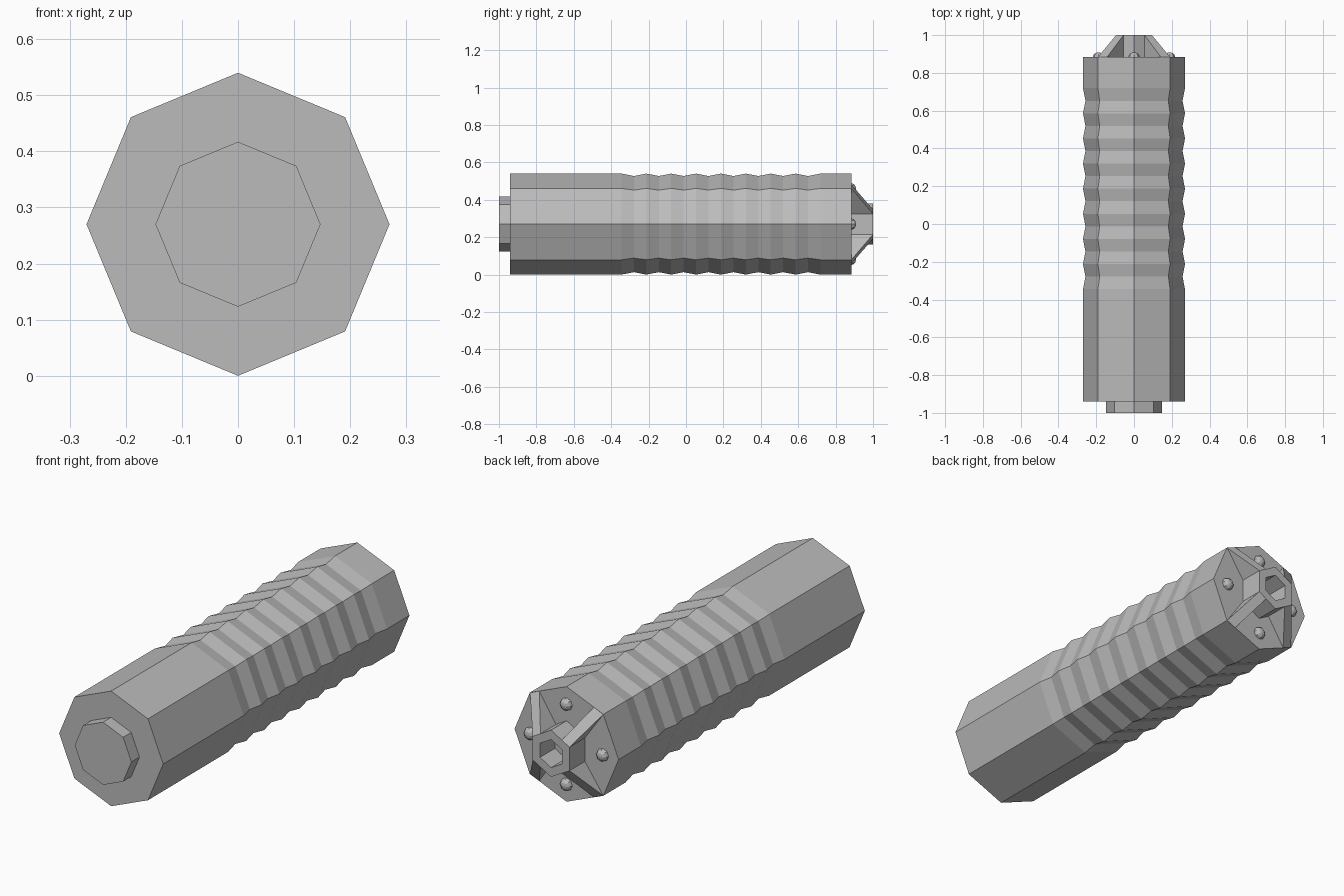
import bpy, bmesh, math
from mathutils import Matrix

if "Cube" in bpy.data.objects:
    bpy.data.objects.remove(bpy.data.objects["Cube"])

CZ = 0.27          # height of the long axis
BACK = 0.885       # back face of the body

grey = bpy.data.materials.new("plain_grey")
grey.diffuse_color = (0.5, 0.5, 0.5, 1)
grey.use_nodes = True
grey.node_tree.nodes["Principled BSDF"].inputs["Base Color"].default_value = grey.diffuse_color


def finish(name, bm):
    """Turn a bmesh into a flat-shaded grey object."""
    bmesh.ops.recalc_face_normals(bm, faces=bm.faces)
    mesh = bpy.data.meshes.new(name)
    bm.to_mesh(mesh)
    bm.free()
    mesh.materials.append(grey)
    obj = bpy.data.objects.new(name, mesh)
    bpy.context.collection.objects.link(obj)
    return obj


def prism(name, sides, profile):
    """Loft regular polygons along y; profile is a list of (y, radius)."""
    bm = bmesh.new()
    rings = []
    for y, r in profile:
        angles = [2 * math.pi * k / sides for k in range(sides)]
        rings.append([bm.verts.new((r * math.sin(a), y, CZ + r * math.cos(a)))
                      for a in angles])
    for a, b in zip(rings, rings[1:]):
        for k in range(sides):
            j = (k + 1) % sides
            bm.faces.new((a[k], a[j], b[j], b[k]))
    bm.faces.new(rings[0])
    bm.faces.new(rings[-1])
    return finish(name, bm)


# Octagonal body with eight shallow grip grooves
grip = [(-0.345 + 0.0665 * i, 0.257 if i % 2 else 0.27) for i in range(17)]
prism("grip_body", 8, [(-0.94, 0.27)] + grip + [(BACK, 0.27)])

# Small octagonal cap on the front
prism("front_cap", 8, [(-1.0, 0.147), (-0.935, 0.147)])

# Hexagonal socket on the back, hollow inside
prism("back_socket", 6, [(0.88, 0.11), (1.0, 0.11), (1.0, 0.066), (0.89, 0.066)])

# Four sloped fins from the socket rim to the body corners
for sx in (-1, 1):
    for sz in (-1, 1):
        bm = bmesh.new()
        points = [(0.095, 1.0, 0.055), (0.055, 1.0, 0.078),
                  (0.190, BACK, 0.190), (0.142, BACK, 0.211),
                  (0.095, BACK, 0.055), (0.055, BACK, 0.078)]
        v = [bm.verts.new((sx * x, y, CZ + sz * z)) for x, y, z in points]
        for f in ((0, 1, 3, 2), (0, 2, 4), (1, 5, 3), (0, 4, 5, 1), (2, 3, 5, 4)):
            bm.faces.new([v[i] for i in f])
        finish("back_fin", bm)

# Four rounded bolts between the fins
for k in range(4):
    a = k * math.pi / 2
    bm = bmesh.new()
    place = (Matrix.Translation((0.188 * math.sin(a), BACK, CZ + 0.188 * math.cos(a)))
             @ Matrix.Rotation(math.pi / 2, 4, 'X')
             @ Matrix.Diagonal((1, 1, 0.8, 1)))
    bmesh.ops.create_uvsphere(bm, u_segments=8, v_segments=6, radius=0.03, matrix=place)
    finish("back_bolt", bm)
